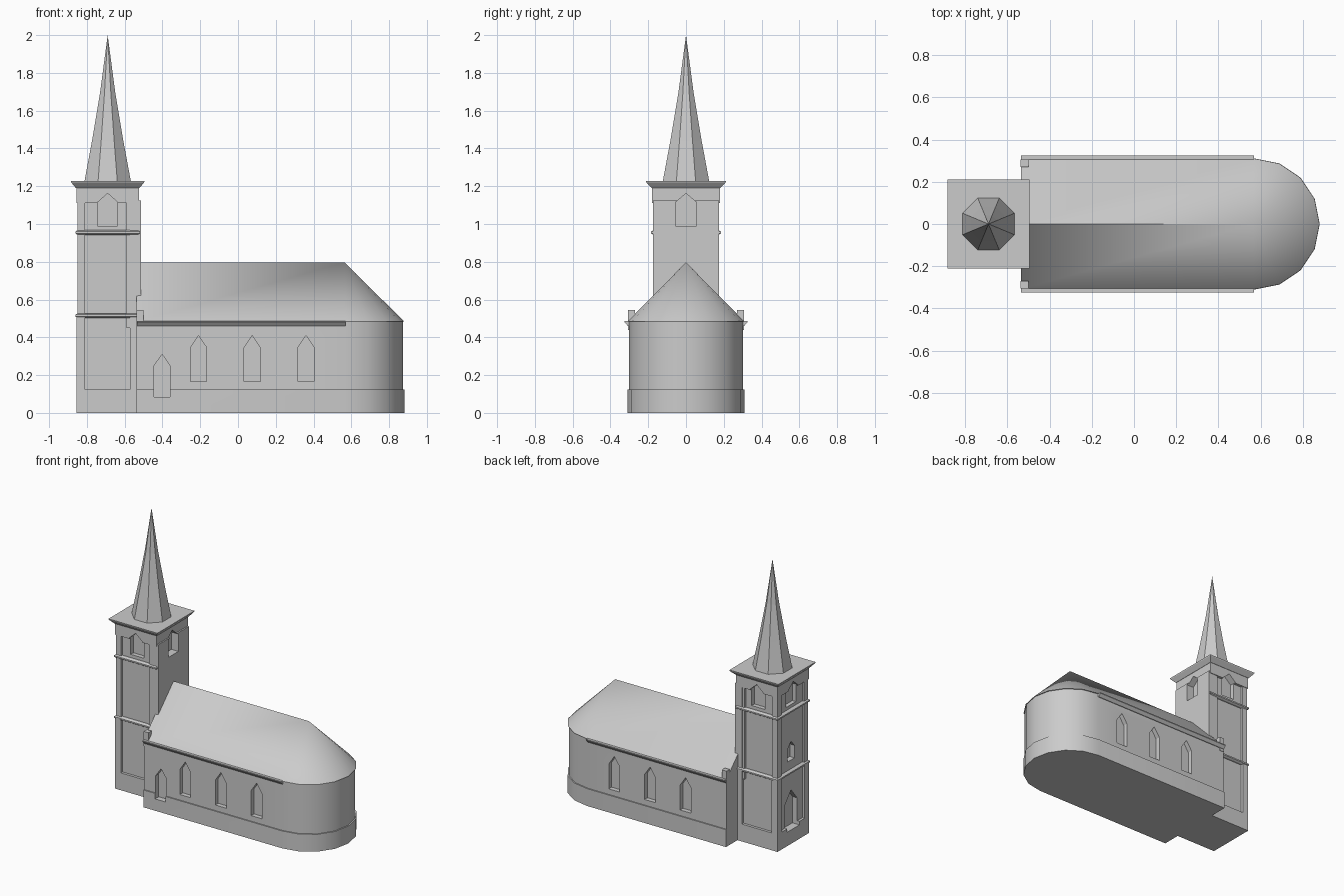
import bpy, bmesh, math
from mathutils import Vector

if "Cube" in bpy.data.objects:
    bpy.data.objects.remove(bpy.data.objects["Cube"])

stone = bpy.data.materials.new("pale_grey_stone")
stone.diffuse_color = (0.6, 0.6, 0.6, 1)
stone.use_nodes = True
stone.node_tree.nodes["Principled BSDF"].inputs["Base Color"].default_value = stone.diffuse_color

TX = -0.69  # tower centre in x


def finish(name, bm):
    bmesh.ops.recalc_face_normals(bm, faces=bm.faces)
    me = bpy.data.meshes.new(name)
    bm.to_mesh(me)
    bm.free()
    ob = bpy.data.objects.new(name, me)
    bpy.context.collection.objects.link(ob)
    me.materials.append(stone)
    return ob


def add_loft(bm, rings):
    """Closed solid through rings of equal length; a one-point ring is a tip."""
    vs = [[bm.verts.new(p) for p in r] for r in rings]
    for a, b in zip(vs, vs[1:]):
        n = len(a)
        for i in range(n):
            j = (i + 1) % n
            if len(b) == 1:
                bm.faces.new((a[i], a[j], b[0]))
            else:
                bm.faces.new((a[i], a[j], b[j], b[i]))
    bm.faces.new(vs[0][::-1])
    if len(vs[-1]) > 1:
        bm.faces.new(vs[-1])


def rect(cx, cy, hx, hy, z):
    return [(cx - hx, cy - hy, z), (cx + hx, cy - hy, z),
            (cx + hx, cy + hy, z), (cx - hx, cy + hy, z)]


def add_box(bm, x0, x1, y0, y1, z0, z1):
    cx, cy, hx, hy = (x0 + x1) / 2, (y0 + y1) / 2, (x1 - x0) / 2, (y1 - y0) / 2
    add_loft(bm, [rect(cx, cy, hx, hy, z0), rect(cx, cy, hx, hy, z1)])


def boxes(name, *dims):
    bm = bmesh.new()
    for d in dims:
        add_box(bm, *d)
    return finish(name, bm)


def tower_block(name, hx, hy, z0, z1):
    return boxes(name, (TX - hx, TX + hx, -hy, hy, z0, z1))


def lancet(bm, axis, c, w, z0, zs, z1, d0, d1):
    """Pointed opening across position c, running from depth d0 to d1."""
    prof = [(c - w / 2, z0), (c + w / 2, z0), (c + w / 2, zs), (c, z1), (c - w / 2, zs)]
    put = (lambda u, z, d: (u, d, z)) if axis == 'y' else (lambda u, z, d: (d, u, z))
    add_loft(bm, [[put(u, z, d) for u, z in prof] for d in (d0, d1)])


def cut(targets, cutter):
    for ob in targets:
        bpy.context.view_layer.objects.active = ob
        mod = ob.modifiers.new("openings", 'BOOLEAN')
        mod.operation = 'DIFFERENCE'
        mod.solver = 'EXACT'
        mod.object = cutter
        bpy.ops.object.modifier_apply(modifier=mod.name)
    bpy.data.objects.remove(cutter, do_unlink=True)


# Nave with rounded east end
def footprint(r, z, west=-0.537, cx=0.57):
    arc = [(cx + r * math.cos(a), r * math.sin(a), z)
           for a in (math.radians(-90 + 22.5 * i) for i in range(9))]
    return [(west, -r, z)] + arc + [(west, r, z)]


def nave_part(name, r, z0, z1):
    bm = bmesh.new()
    add_loft(bm, [footprint(r, z0), footprint(r, z1)])
    return finish(name, bm)


nave_walls = nave_part("nave_walls", 0.303, 0, 0.485)
nave_plinth = nave_part("nave_plinth", 0.311, 0, 0.125)

# Nave windows, with one extra low opening on the front
bm = bmesh.new()
for x in (-0.209, 0.075, 0.36):
    for s in (-1, 1):
        lancet(bm, 'y', x, 0.087, 0.165, 0.345, 0.41, s * 0.27, s * 0.4)
lancet(bm, 'y', -0.402, 0.084, 0.085, 0.25, 0.31, -0.27, -0.4)
cut([nave_walls, nave_plinth], finish("window_cutter", bm))

# Gabled roof ending in a half cone
bm = bmesh.new()
eave = [bm.verts.new(p) for p in footprint(0.31, 0.483)]
west_top = bm.verts.new((-0.537, 0, 0.797))
east_top = bm.verts.new((0.565, 0, 0.797))
bm.faces.new((eave[0], eave[1], east_top, west_top))
for a, b in zip(eave[1:9], eave[2:10]):
    bm.faces.new((a, b, east_top))
bm.faces.new((eave[9], eave[10], west_top, east_top))
bm.faces.new((eave[10], eave[0], west_top))
bm.faces.new(eave[::-1])
nave_roof = finish("nave_roof", bm)

# Eaves mouldings along both sides
bm = bmesh.new()
for s in (-1, 1):
    prof = [(0.295, 0.46), (0.308, 0.46), (0.325, 0.48), (0.325, 0.487), (0.295, 0.487)]
    add_loft(bm, [[(x, s * y, z) for y, z in prof] for x in (-0.535, 0.57)])
finish("eaves_moulding", bm)

# Small corner blocks at the west end
boxes("corner_blocks", *[(-0.538, -0.5, min(s * 0.27, s * 0.306), max(s * 0.27, s * 0.306),
                          0.44, 0.545) for s in (-1, 1)])

# Tower: recessed core, corner piers, plinth, frieze, east face
core = tower_block("tower_core", 0.148, 0.161, 0, 1.2)
plinth = tower_block("tower_plinth", 0.166, 0.18, 0, 0.125)
frieze = tower_block("tower_frieze", 0.166, 0.18, 1.11, 1.2)
east_face = boxes("tower_east_face", (TX + 0.1, -0.514, -0.174, 0.174, 0.45, 1.125))

piers = []
for sx in (-1, 1):
    for sy in (-1, 1):
        for z0, z1, g in ((0.1, 0.515, 0), (0.515, 1.12, 0.005)):
            xs = sorted((TX + sx * 0.119, TX + sx * (0.166 - g)))
            ys = sorted((sy * 0.13, sy * (0.18 - g)))
            piers.append((*xs, *ys, z0, z1))
boxes("tower_corner_piers", *piers)

# String courses following the piers and recesses
bm = bmesh.new()
for z in (0.515, 0.955):
    add_loft(bm, [rect(TX, 0, hx, hy, z + dz) for hx, hy, dz in
                  ((0.16, 0.174, -0.012), (0.171, 0.185, -0.005),
                   (0.171, 0.185, 0.005), (0.16, 0.174, 0.012))])
finish("tower_string_courses", bm)

# Tower openings: belfry on four sides, west window and west doorway
bm = bmesh.new()
for s in (-1, 1):
    lancet(bm, 'y', TX, 0.106, 0.99, 1.115, 1.162, s * 0.13, s * 0.3)
    lancet(bm, 'x', 0, 0.11, 0.99, 1.115, 1.162, TX + s * 0.12, TX + s * 0.3)
lancet(bm, 'x', 0, 0.08, 0.59, 0.68, 0.725, TX - 0.11, TX - 0.3)
lancet(bm, 'x', 0, 0.14, 0.1, 0.29, 0.375, TX - 0.11, TX - 0.3)
cut([core, plinth, frieze, east_face], finish("tower_cutter", bm))

# Flared cornice
bm = bmesh.new()
add_loft(bm, [rect(TX, 0, 0.168, 0.182, 1.19), rect(TX, 0, 0.193, 0.21, 1.22),
              rect(TX, 0, 0.195, 0.212, 1.228)])
finish("tower_cornice", bm)

# Eight-sided spire, slightly concave
bm = bmesh.new()
rings = []
for half, z in ((0.123, 1.225), (0.083, 1.44), (0.041, 1.69)):
    r = half / math.cos(math.pi / 8)
    rings.append([(TX + r * math.cos(math.pi * (i + 0.5) / 4),
                   r * math.sin(math.pi * (i + 0.5) / 4), z) for i in range(8)])
add_loft(bm, rings + [[(TX, 0, 2.0)]])
finish("spire", bm)

# Smooth the rounded end only
bpy.ops.object.select_all(action='DESELECT')
for ob in (nave_walls, nave_plinth, nave_roof):
    ob.select_set(True)
bpy.context.view_layer.objects.active = nave_walls
bpy.ops.object.shade_smooth_by_angle(angle=math.radians(30))
